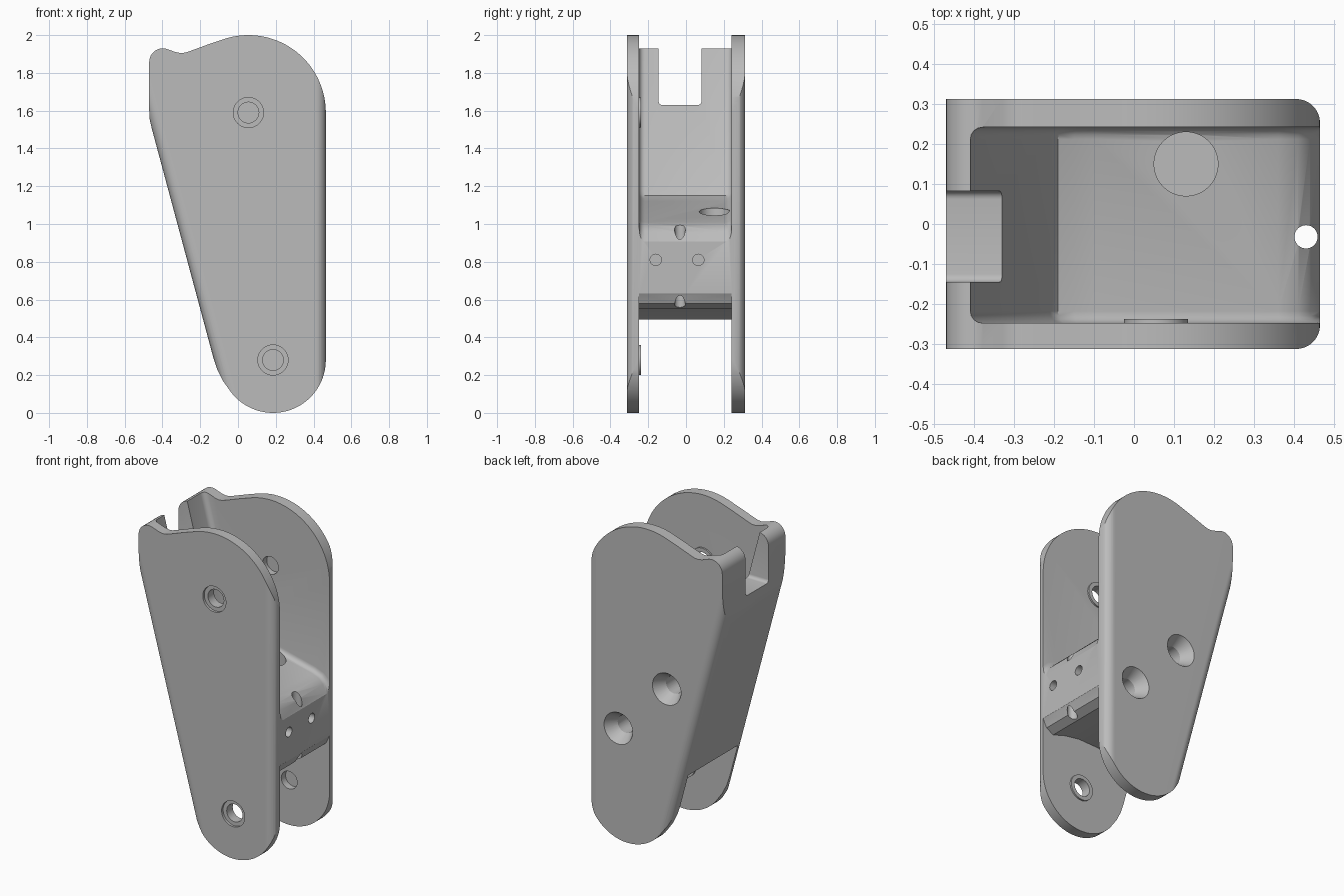
import bpy, bmesh
from math import sin, cos, pi, radians
from mathutils import Matrix, Vector

cube = bpy.data.objects.get("Cube")
if cube:
    bpy.data.objects.remove(cube)

grey = bpy.data.materials.new("plain grey")
grey.use_nodes = True
grey.diffuse_color = (0.5, 0.5, 0.5, 1)
grey.node_tree.nodes["Principled BSDF"].inputs["Base Color"].default_value = (0.5, 0.5, 0.5, 1)

FRONT, BACK = -0.3125, 0.3125     # outer plate faces
IN_F, IN_B = -0.248, 0.242        # inner plate faces
UPPER, LOWER = (0.055, 1.59), (0.185, 0.28)   # pivot centres (x, z)


def arc(cx, cy, r, a0, a1, n):
    steps = [radians(a0 + (a1 - a0) * i / n) for i in range(n + 1)]
    return [(cx + r * cos(a), cy + r * sin(a)) for a in steps]


def make(name, bm):
    bmesh.ops.recalc_face_normals(bm, faces=bm.faces)
    me = bpy.data.meshes.new(name)
    bm.to_mesh(me)
    bm.free()
    me.materials.append(grey)
    ob = bpy.data.objects.new(name, me)
    bpy.context.collection.objects.link(ob)
    return ob


def extrude(name, verts, direction, rim=0):
    """Extrude a closed outline; rim rounds the edges of both end caps."""
    bm = bmesh.new()
    cap = bm.faces.new([bm.verts.new(v) for v in verts])
    new = bmesh.ops.extrude_face_region(bm, geom=[cap], use_keep_orig=True)["geom"]
    bmesh.ops.translate(bm, vec=direction, verts=[g for g in new if isinstance(g, bmesh.types.BMVert)])
    bmesh.ops.recalc_face_normals(bm, faces=bm.faces)
    if rim:
        edges = [e for e in bm.edges if abs(e.verts[0].co.y - e.verts[1].co.y) < 1e-5]
        bmesh.ops.bevel(bm, geom=edges, offset=rim, segments=4, profile=0.5,
                        affect='EDGES', clamp_overlap=False)
    return make(name, bm)


def side_prism(name, pts, y0, y1, rim=0):
    return extrude(name, [(x, y0, z) for x, z in pts], Vector((0, y1 - y0, 0)), rim)


def rod(name, start, end, r1, r2=None):
    a, b = Vector(start), Vector(end)
    m = Matrix.Translation((a + b) / 2) @ (b - a).to_track_quat('Z', 'Y').to_matrix().to_4x4()
    bm = bmesh.new()
    bmesh.ops.create_cone(bm, cap_ends=True, segments=40, radius1=r1,
                          radius2=r1 if r2 is None else r2, depth=(b - a).length, matrix=m)
    return make(name, bm)


def combine(tool, operation='DIFFERENCE'):
    mod = body.modifiers.new("cut", 'BOOLEAN')
    mod.solver, mod.operation, mod.object = 'EXACT', operation, tool
    bpy.context.view_layer.objects.active = body
    bpy.ops.object.modifier_apply(modifier=mod.name)
    bpy.data.objects.remove(tool)


# Solid bracket outline: round head, horn, slanted side, round foot
outline = arc(*UPPER, 0.41, 0, 108, 28)
outline += [(-0.16, 1.95), (-0.25, 1.917), (-0.28, 1.907), (-0.305, 1.905), (-0.33, 1.91)]
outline += arc(-0.398, 1.858, 0.072, 75, 180, 8)
outline += [(-0.47, 1.6), (-0.467, 1.55), (-0.455, 1.5), (-0.13, 0.29), (-0.11, 0.23), (-0.08, 0.17)]
outline += arc(*LOWER, 0.28, 212, 360, 30)
body = side_prism("bracket_body", outline, FRONT, BACK)

# Round the outer long edges with a straight and a slanted rounded block
r = 0.06
section = [(3, BACK)] + arc(r, BACK - r, r, 90, 180, 8) + arc(r, FRONT + r, r, 180, 270, 8) + [(3, FRONT)]
section = [(x, y * 1.0) for x, y in section]
for name, place, turn in (("straight_trim", (0.465, 0, 0), Matrix.Rotation(pi, 4, 'Z')),
                          ("slanted_trim", (-0.455, 0, 1.5), Matrix.Rotation(-0.2624, 4, 'Y'))):
    trim = extrude(name, [(x, y, -4) for x, y in section], Vector((0, 0, 8)))
    trim.data.transform(Matrix.Translation(place) @ turn)
    combine(trim, 'INTERSECT')

# Upper pocket, leaving the slanted wall and the sloping floor
combine(side_prism("upper_pocket", [
    (-0.468, 2.15), (-0.21, 1.18), (-0.19, 1.15), (-0.15, 1.135), (-0.1, 1.12), (0.36, 1.01),
    (0.41, 0.99), (0.44, 0.96), (0.463, 0.91), (0.5, 0.85), (0.7, 0.85), (0.7, 2.15)],
    IN_F, IN_B, 0.03))

# Lower pocket with a hollow underside
combine(side_prism("lower_pocket", [
    (0.7, 0.68), (0.5, 0.68), (0.463, 0.63), (0.44, 0.58), (0.39, 0.553), (0.3, 0.58), (0.2, 0.595),
    (0.05, 0.59), (-0.08, 0.55), (-0.15, 0.495), (-0.5, 0.495), (-0.5, -0.2), (0.7, -0.2)],
    IN_F, IN_B))

# Notch in the top of the wall
k = 0.02
notch = [(-0.145, 2.2)] + arc(-0.145 + k, 1.63 + k, k, 180, 270, 5) \
    + arc(0.082 - k, 1.63 + k, k, 270, 360, 5) + [(0.082, 2.2)]
combine(extrude("wall_notch", [(-0.7, y, z) for y, z in notch], Vector((0.6, 0, 0))))

# Pivot bosses, front counterbores and blind rear sockets
for x, z in (UPPER, LOWER):
    combine(rod("pivot_boss", (x, IN_F - 0.02, z), (x, IN_F + 0.01, z), 0.08), 'UNION')
    combine(rod("pivot_counterbore", (x, -0.4, z), (x, FRONT + 0.015, z), 0.08))
    combine(rod("pivot_hole", (x, -0.4, z), (x, -0.15, z), 0.055))
    combine(rod("pivot_socket", (x, 0.1, z), (x, 0.285, z), 0.055))

# Countersunk screw holes in the back plate
for x, z in ((-0.085, 1.035), (0.25, 0.70)):
    combine(rod("countersink", (x, BACK + 0.002, z), (x, 0.24, z), 0.1, 0.055))
    combine(rod("screw_hole", (x, 0.26, z), (x, 0.06, z), 0.055))

# Cable well, vertical pin hole and two face holes
combine(rod("cable_well", (0.13, 0.15, 1.3), (0.13, 0.15, 0.84), 0.08))
combine(rod("pin_hole", (0.43, -0.032, 1.2), (0.43, -0.032, 0.4), 0.029))
for y in (-0.16, 0.065):
    combine(rod("face_hole", (0.6, y, 0.81), (0.3, y, 0.81), 0.03))

body.select_set(True)
bpy.context.view_layer.objects.active = body
bpy.ops.object.shade_smooth_by_angle(angle=radians(30))
